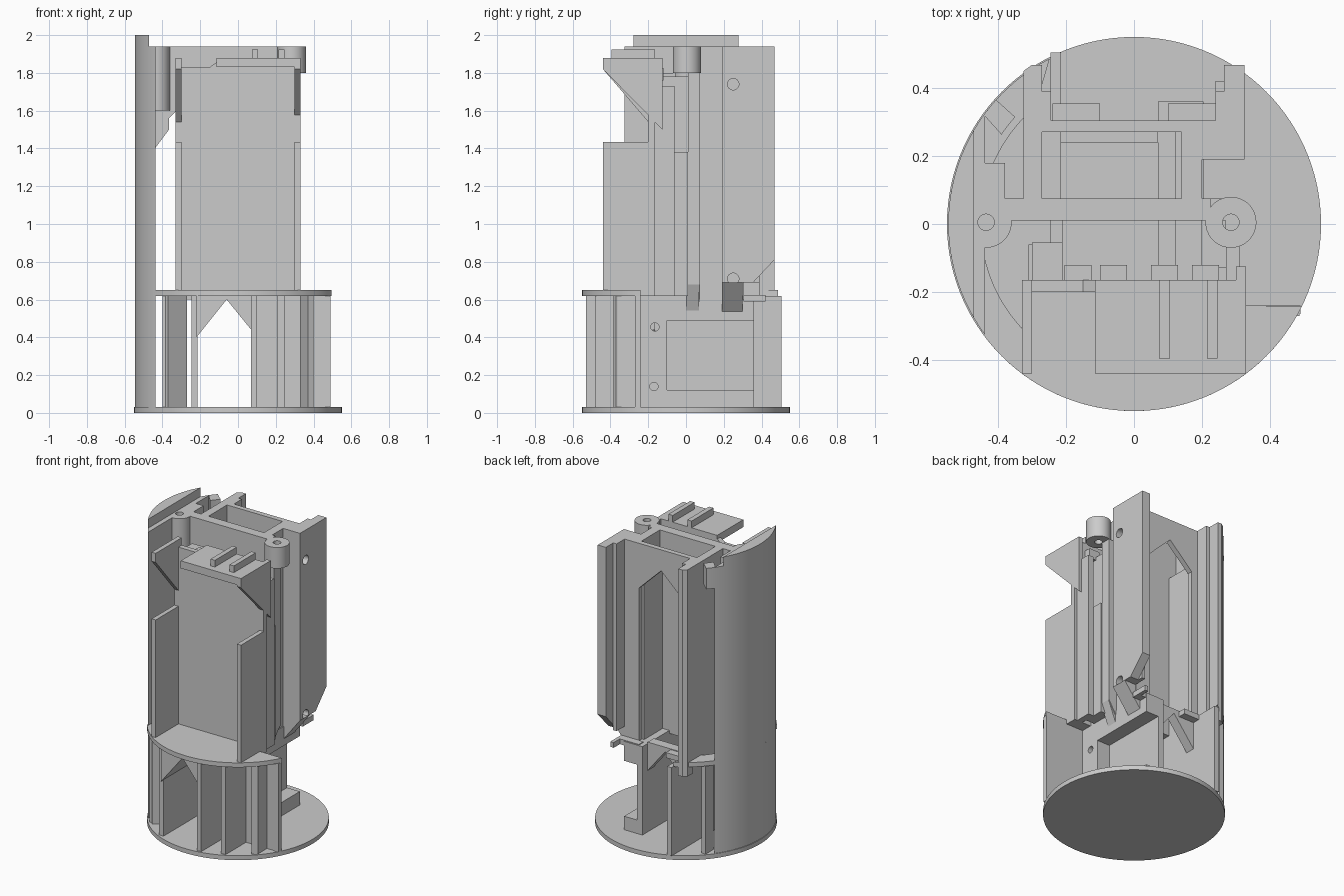
import bpy, bmesh, math
from mathutils import Vector

cube = bpy.data.objects.get("Cube")
if cube:
    bpy.data.objects.remove(cube, do_unlink=True)

grey = bpy.data.materials.new("light_grey")
grey.use_nodes = True
grey.diffuse_color = (0.6, 0.6, 0.6, 1)
grey.node_tree.nodes["Principled BSDF"].inputs["Base Color"].default_value = (0.6, 0.6, 0.6, 1)

R = 0.55
SHELL_R = 0.546
BASE, DECK, TOP = 0.03, 0.65, 1.94


def prism(name, pts, axis, a, b, smooth=False):
    """Extrude a flat outline along an axis, from a to b."""
    place = {"x": lambda p, h: (h, p[0], p[1]),
             "y": lambda p, h: (p[0], h, p[1]),
             "z": lambda p, h: (p[0], p[1], h)}[axis]
    bm = bmesh.new()
    face = bm.faces.new([bm.verts.new(place(p, a)) for p in pts])
    out = bmesh.ops.extrude_face_region(bm, geom=[face])
    verts = [g for g in out["geom"] if isinstance(g, bmesh.types.BMVert)]
    bmesh.ops.translate(bm, verts=verts, vec=Vector(place((0, 0), b - a)))
    bmesh.ops.recalc_face_normals(bm, faces=bm.faces)
    mesh = bpy.data.meshes.new(name)
    bm.to_mesh(mesh)
    bm.free()
    mesh.materials.append(grey)
    obj = bpy.data.objects.new(name, mesh)
    bpy.context.collection.objects.link(obj)
    if smooth:
        bpy.ops.object.select_all(action="DESELECT")
        obj.select_set(True)
        bpy.context.view_layer.objects.active = obj
        bpy.ops.object.shade_smooth_by_angle()
    return obj


def box(name, x, y, z):
    return prism(name, [(x[0], y[0]), (x[1], y[0]), (x[1], y[1]), (x[0], y[1])], "z", *z)


def arc(r, start, end, n=24, cx=0, cy=0):
    angles = [math.radians(start + (end - start) * i / n) for i in range(n + 1)]
    return [(cx + r * math.cos(t), cy + r * math.sin(t)) for t in angles]


def drill(obj, axis, a, b, spots, r):
    """Cut round holes through a part."""
    for u, v in spots:
        cutter = prism("hole_cutter", arc(r, 0, 345, 23, u, v), axis, a, b)
        cutter.hide_render = True
        mod = obj.modifiers.new("hole", "BOOLEAN")
        mod.operation, mod.solver, mod.object = "DIFFERENCE", "EXACT", cutter
        bpy.ops.object.select_all(action="DESELECT")
        bpy.context.view_layer.objects.active = obj
        obj.select_set(True)
        bpy.ops.object.modifier_apply(modifier="hole")
        bpy.data.objects.remove(cutter, do_unlink=True)


# Base disc, the half deck above it and its rear left remnant
prism("base_disc", arc(R, 0, 357, 119), "z", 0, BASE, True)
deck = arc(R, -145, -26, 40) + [(0.33, -0.24), (0.33, -0.165), (-0.325, -0.165)]
deck += arc(0.45, 224, 216, 4)
prism("deck", deck, "z", 0.62, DECK, True)
for name, start, end, inner in (("deck_front_ring", 180, 216, 222), ("deck_rear_ring", 180, 117, 130)):
    ring = arc(SHELL_R, start, end, 20) + arc(0.45, inner, 190 if inner > 180 else 170, 12)
    prism(name, ring, "z", 0.62, DECK, True)

# Curved side shell, taller along its outer sliver
prism("side_shell_crest", arc(SHELL_R, 149.5, 210.5, 32), "z", TOP, 2.0, True)
shell = prism("side_shell", arc(SHELL_R, 143.3, 216.7, 36), "z", BASE, TOP, True)

# Lower posts reaching the rim
for i, (x0, x1, back) in enumerate([(-0.4, -0.37, -0.3), (0.21, 0.245, -0.24),
                                    (0.37, 0.4, -0.24), (0.07, 0.1, -0.24)]):
    front = -math.sqrt(0.54 ** 2 - max(abs(x0), abs(x1)) ** 2)
    box(f"lower_post_{i + 1}", (x0, x1), (front, back), (BASE, 0.62))
box("rear_lower_post", (-0.4, -0.37), (0.28, 0.365), (BASE, 0.62))
box("end_post", (0.455, 0.487), (-0.27, -0.24), (BASE, 0.62))
prism("left_angled_post", [(-0.4, -0.34), (-0.37, -0.38), (-0.27, -0.3), (-0.28, -0.28)],
      "z", BASE, 0.62)
prism("right_angled_post", [(0.37, -0.385), (0.398, -0.37), (0.36, -0.265), (0.33, -0.265)],
      "z", BASE, 0.62)
box("lower_back_wall", (0.1, 0.49), (-0.265, -0.24), (BASE, 0.62))

# Lower compartment: left plate, right plate and the frame round its recess
box("left_lower_plate", (-0.246, -0.214), (-0.48, 0.505), (BASE, 0.62))
frame = [(-0.24, BASE), (0.36, BASE), (0.36, 0.12), (-0.1, 0.12), (-0.1, 0.49), (0.36, 0.49),
         (0.36, 0.62), (-0.24, 0.62)]
for name, outline, x in (("right_lower_plate",
                          [(-0.24, BASE), (0.36, BASE), (0.36, 0.62), (-0.24, 0.62)], (0.07, 0.11)),
                         ("recess_frame", frame, (0.11, 0.205))):
    part = prism(name, outline, "x", *x)
    drill(part, "x", 0, 0.3, [(-0.165, 0.455), (-0.17, 0.14)], 0.022)

# Rear ledges at deck height
box("rear_tab", (0.1, 0.265), (0.305, 0.355), (0.59, 0.625))
box("rear_tab_end", (0.24, 0.265), (0.355, 0.42), (0.59, 0.625))
box("rear_left_tab", (-0.24, -0.1), (0.305, 0.355), (0.59, 0.625))

# Pointed arches over the lower opening, front and rear
for name, y in (("front_arch", (-0.5, -0.165)), ("rear_arch", (0.24, 0.305))):
    prism(f"{name}_left", [(-0.22, 0.4), (-0.06, 0.6), (-0.06, 0.63), (-0.22, 0.63)], "y", *y)
    prism(f"{name}_right", [(0.07, 0.44), (0.07, 0.63), (-0.06, 0.63), (-0.06, 0.6)], "y", *y)

# Core: middle wall with an arm to the shell, and round bosses
middle = [(-0.325, 0.6), (0.2, 0.6), (0.2, 0.58), (0.26, 0.68), (0.26, 1.8), (0.225, 1.8),
          (0.225, TOP), (-0.44, TOP), (-0.44, 1.4), (-0.365, 1.5), (-0.365, 1.56), (-0.325, 1.6)]
middle_wall = prism("middle_wall", middle, "y", 0.01, 0.075)
prism("side_gusset", [(-0.44, 1.4), (-0.38, 1.48), (-0.38, TOP), (-0.44, TOP)], "y", 0.075, 0.18)
right_boss = prism("right_boss", arc(0.075, 0, 350, 35, 0.285, 0.005), "z", 1.8, TOP, True)
drill(right_boss, "z", 1.7, 2.1, [(0.285, 0.005)], 0.024)
left_boss = prism("left_boss", arc(0.075, -95, 15, 14, -0.435, 0.005) + [(-0.46, 0.02)],
                  "z", 1.6, TOP, True)
for part in (left_boss, middle_wall, shell):
    drill(part, "z", 1.85, 2.1, [(-0.435, 0.005)], 0.024)
prism("shell_rear_tab", arc(SHELL_R, 144, 138, 4) + arc(0.47, 138, 146, 4), "z", 1.8, TOP)

# Core: pocket sides and back wall with tall pointed window
box("pocket_left_wall", (-0.325, -0.27), (0.075, 0.39), (0.6, TOP))
box("pocket_right_wall", (0.14, 0.2), (0.075, 0.305), (0.55, TOP))
box("pocket_right_rib", (0.12, 0.14), (0.075, 0.27), (0.55, 1.7))
box("pocket_left_rib", (-0.27, -0.214), (0.075, 0.27), (0.6, 1.7))
window = [(-0.27, 0.6), (-0.2, 0.6), (-0.2, 1.64), (-0.03, 1.8), (0.135, 1.64), (0.135, 0.6),
          (0.24, 0.6), (0.24, TOP), (-0.27, TOP)]
prism("back_wall", window, "y", 0.27, 0.305)

# Rear side panels, the right one bevelled underneath
left_rear = [(-0.325, 0.39), (-0.27, 0.39), (-0.27, 0.468), (-0.3, 0.468), (-0.325, 0.45)]
prism("left_rear_panel", left_rear, "z", 0.56, TOP)
box("left_rear_ledge", (-0.27, -0.244), (0.305, 0.39), (0.6, TOP))
panel = [(0.19, 0.69), (0.355, 0.69), (0.468, 0.81), (0.468, TOP), (0.19, TOP)]
right_panel = prism("right_rear_panel", panel, "x", 0.265, 0.325)
drill(right_panel, "x", 0.2, 0.4, [(0.25, 1.74), (0.25, 0.71)], 0.03)
web = [(0.2, 0.19), (0.265, 0.19), (0.265, 0.39), (0.24, 0.39), (0.24, 0.305), (0.2, 0.305)]
prism("right_rear_web", web, "z", 0.69, TOP)
prism("rear_underside_bevel", [(0.325, 0.69), (0.2, 0.53), (0.2, 0.69)], "y", 0.19, 0.3)
prism("front_underside_bevel", [(0.26, 0.68), (0.2, 0.53), (0.16, 0.53), (0.16, 0.68)],
      "y", 0.0, 0.07)

# Front panel, its deep fins and the walls behind
box("front_panel", (-0.3, 0.3), (-0.2, -0.165), (0.62, 1.83))
for side, sx, back in (("left", 1, -0.125), ("right", -1, -0.165)):
    x = sorted((sx * 0.3, sx * 0.33))
    box(f"{side}_fin", x, (-0.44, -0.165), (DECK, 1.435))
    box(f"{side}_fin_spine", x, (-0.2, -0.165), (1.435, 1.6))
    bracket = [(-0.44, 1.88), (-0.44, 1.82), (back, 1.5), (back, 1.88)]
    prism(f"{side}_bracket", bracket, "x", *x)
    box(f"{side}_front_rail", sorted((sx * 0.27, sx * 0.31)), (-0.165, -0.06), (0.62, 1.73))
box("right_spacer_wall", (0.12, 0.2), (-0.165, 0.01), (0.62, 1.78))
box("right_spacer_rail", (0.2, 0.27), (-0.13, 0.01), (0.62, 1.38))
box("left_spacer_wall", (-0.245, -0.21), (-0.165, 0.01), (0.62, 1.75))

# Top platform with two ribs and a row of rear tabs
platform = [(-0.15, 1.83), (0.33, 1.83), (0.33, 1.88), (-0.115, 1.88), (-0.115, 1.855)]
prism("platform_back_edge", platform, "y", -0.2, -0.165)
box("platform", (-0.115, 0.33), (-0.44, -0.2), (1.83, 1.88))
for x in (0.09, 0.23):
    box("platform_rib", (x - 0.016, x + 0.016), (-0.395, -0.165), (1.88, 1.925))
for x in (-0.165, -0.06, 0.09, 0.21):
    box("rear_platform_tab", (x - 0.04, x + 0.04), (-0.165, -0.12), (1.76, 1.825))
box("left_clip", (-0.3, -0.21), (-0.165, -0.055), (1.65, 1.8))
